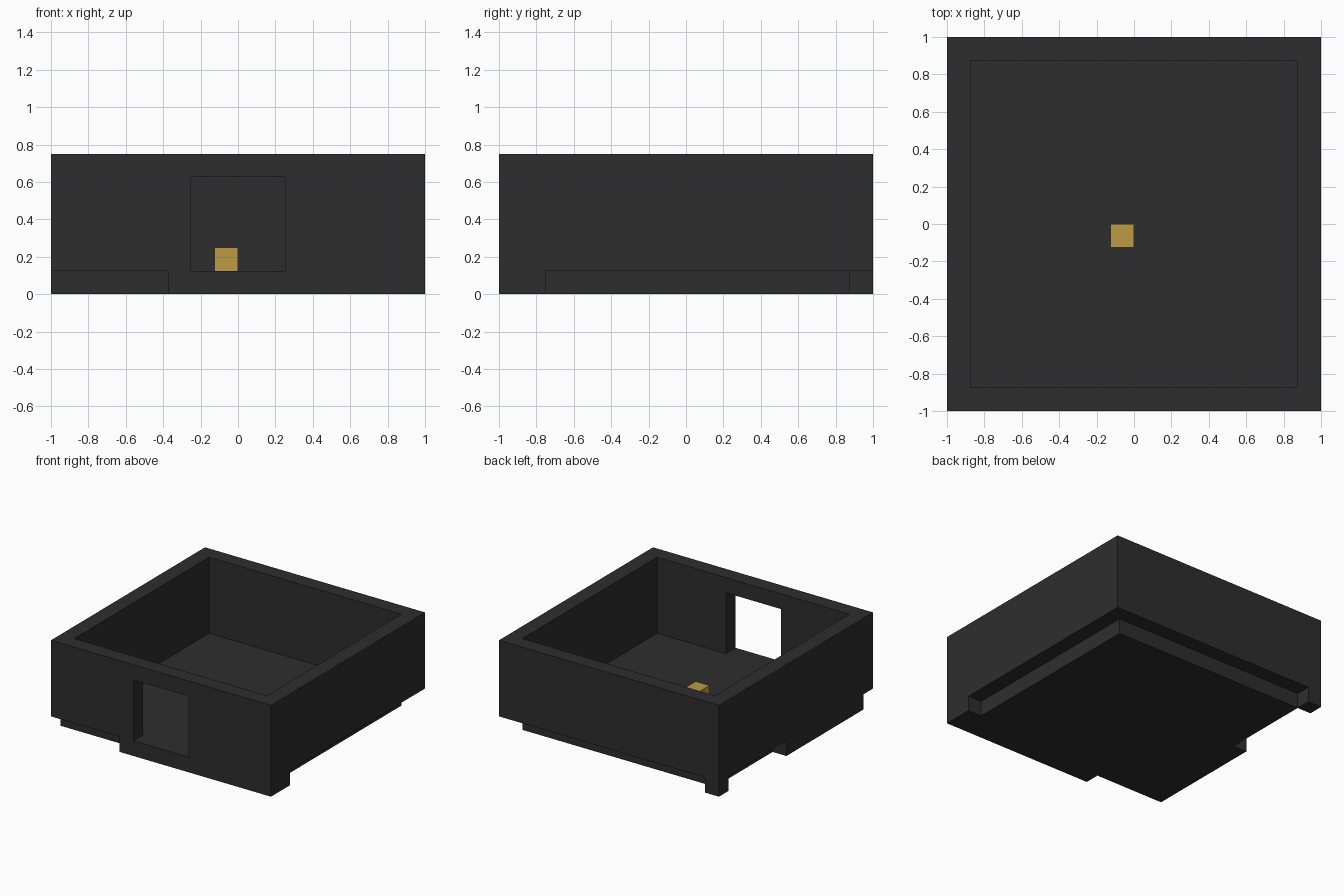
import bpy
import bmesh

old = bpy.data.objects.get("Cube")
if old:
    bpy.data.objects.remove(old, do_unlink=True)


def material(name, rgb):
    mat = bpy.data.materials.new(name)
    mat.use_nodes = True
    mat.diffuse_color = (*rgb, 1)
    mat.node_tree.nodes["Principled BSDF"].inputs["Base Color"].default_value = (*rgb, 1)
    return mat


dark = material("charcoal", (0.027, 0.027, 0.027))
gold = material("gold", (0.51, 0.33, 0.06))


def prism(name, outline, z0, z1, mat=None):
    """Extrude a flat outline from z0 up to z1."""
    bm = bmesh.new()
    face = bm.faces.new([bm.verts.new((x, y, z0)) for x, y in outline])
    top = bmesh.ops.extrude_face_region(bm, geom=[face])["geom"]
    for v in top:
        if isinstance(v, bmesh.types.BMVert):
            v.co.z = z1
    bmesh.ops.recalc_face_normals(bm, faces=bm.faces)
    mesh = bpy.data.meshes.new(name)
    bm.to_mesh(mesh)
    bm.free()
    if mat:
        mesh.materials.append(mat)
    obj = bpy.data.objects.new(name, mesh)
    bpy.context.collection.objects.link(obj)
    return obj


def box(name, x0, x1, y0, y1, z0, z1, mat=None):
    return prism(name, [(x0, y0), (x1, y0), (x1, y1), (x0, y1)], z0, z1, mat)


def cut(target, cutter):
    mod = target.modifiers.new(cutter.name, 'BOOLEAN')
    mod.operation = 'DIFFERENCE'
    mod.solver = 'EXACT'
    mod.object = cutter
    cutter.hide_render = True
    cutter.hide_set(True)
    cutter.display_type = 'WIRE'


U = 0.125          # block unit, also wall and floor thickness
IN = 1 - U         # inner face of the walls
TOP = 6 * U

# Floor slab with notches along its rim
prism("floor", [(-3 * U, -1), (1, -1), (1, -6 * U), (IN, -6 * U), (IN, IN),
                (-IN, IN), (-IN, U), (-1, U), (-1, -IN), (-3 * U, -IN)], 0, U, dark)
box("corner_foot", -1, -IN, IN, 1, 0, U, dark)

# Open walls with a square doorway in the front
walls = box("walls", -1, 1, -1, 1, U, TOP, dark)
cut(walls, box("room_cutter", -IN, IN, -IN, IN, 0, 1))
cut(walls, box("doorway_cutter", -2 * U, 2 * U, -1.2, -0.8, 0, 5 * U))

# Small block on the floor, in two layers
box("block_base", -U, 0, -U, 0, U, 1.5 * U, gold)
box("block_lid", -U, 0, -U, 0, 1.5 * U, 2 * U, gold)
